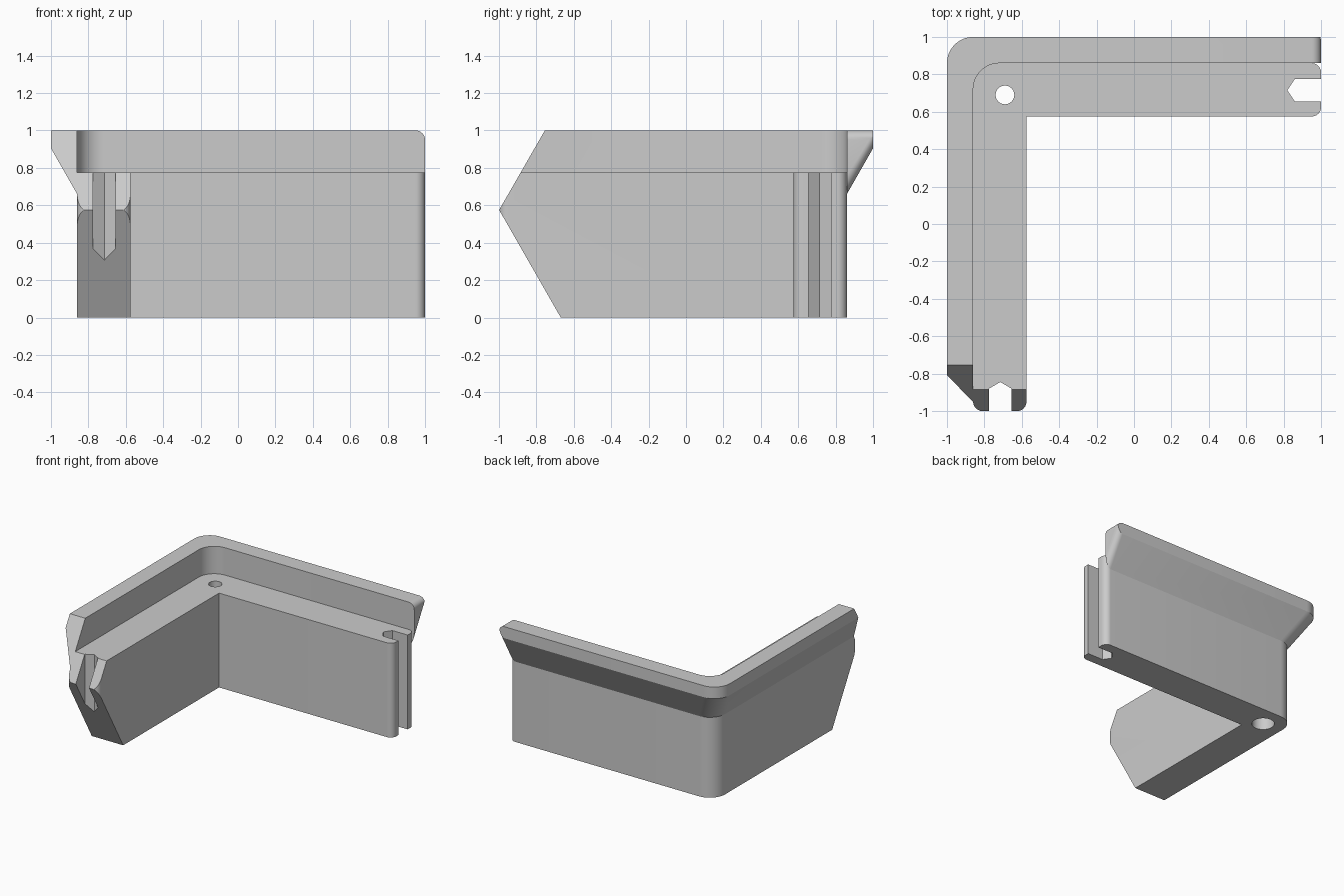
import bpy, bmesh, math
from mathutils import Vector

if "Cube" in bpy.data.objects:
    bpy.data.objects.remove(bpy.data.objects["Cube"], do_unlink=True)

grey = bpy.data.materials.new("plain_grey")
grey.use_nodes = True
colour = (0.6, 0.6, 0.6, 1)
grey.diffuse_color = colour
grey.node_tree.nodes["Principled BSDF"].inputs["Base Color"].default_value = colour

INNER, WALL, EDGE = 0.575, 0.86, 1.0    # distances of the arm faces from the centre
LEDGE, TOP = 0.775, 1.0                 # heights of ledge and lip
BEND, ROUND, STEPS = 0.14, 0.05, 12


def finish(bm, name):
    bmesh.ops.remove_doubles(bm, verts=bm.verts, dist=1e-5)
    bmesh.ops.recalc_face_normals(bm, faces=bm.faces)
    mesh = bpy.data.meshes.new(name)
    bm.to_mesh(mesh)
    bm.free()
    mesh.materials.append(grey)
    obj = bpy.data.objects.new(name, mesh)
    bpy.context.collection.objects.link(obj)
    return obj


def prism(name, points, shift):
    """Extrude a flat outline of 3D points."""
    bm = bmesh.new()
    face = bm.faces.new([bm.verts.new(p) for p in points])
    ext = bmesh.ops.extrude_face_region(bm, geom=[face], use_keep_orig=True)
    moved = [g for g in ext["geom"] if isinstance(g, bmesh.types.BMVert)]
    bmesh.ops.translate(bm, verts=moved, vec=shift)
    return finish(bm, name)


def rounded(corners):
    """Outline with square corners replaced by arcs where a radius is given."""
    out = []
    for i, (x, y, r) in enumerate(corners):
        p = Vector((x, y))
        if not r:
            out.append((x, y, 0))
            continue
        a = (Vector(corners[i - 1][:2]) - p).normalized()
        b = (Vector(corners[(i + 1) % len(corners)][:2]) - p).normalized()
        c = p + r * (a + b)
        for k in range(STEPS + 1):
            t = math.pi / 2 * k / STEPS
            q = c - r * (b * math.cos(t) + a * math.sin(t))
            out.append((q.x, q.y, 0))
    return out


def cut(obj, cutters):
    bpy.context.view_layer.objects.active = obj
    for cutter in cutters:
        mod = obj.modifiers.new("cut", "BOOLEAN")
        mod.operation, mod.solver, mod.object = "DIFFERENCE", "EXACT", cutter
        bpy.ops.object.modifier_apply(modifier=mod.name)


def smooth(obj):
    bpy.ops.object.select_all(action="DESELECT")
    obj.select_set(True)
    bpy.context.view_layer.objects.active = obj
    bpy.ops.object.shade_smooth_by_angle(angle=math.radians(25))


# L-shaped body; each arm end has a pointed slot
near, far, mid, deep, tip = 0.655, 0.775, 0.715, 0.88, 0.845
back_end = [(1, INNER, ROUND), (1, near, 0), (deep - 0.02, near, 0), (tip - 0.025, mid, 0),
            (deep - 0.02, far, 0), (1, far, 0), (1, WALL, ROUND)]
front_end = [(-WALL, -1, ROUND), (-far, -1, 0), (-far, -deep, 0), (-mid, -tip, 0),
             (-near, -deep, 0), (-near, -1, 0), (-INNER, -1, ROUND)]
outline = back_end + [(-WALL, WALL, BEND)] + front_end + [(-INNER, INNER, 0)]
body = prism("corner_body", rounded(outline), (0, 0, LEDGE))


# Flared lip swept round the outside of the bend, with a rounded right end
def lip_profile(e):
    slope = (EDGE - WALL) / 0.245
    low, top = 0.66 + 2 * e, TOP - e
    out = min(EDGE, WALL + (top - low) * slope)
    return [(WALL, low), (WALL, top), (out, top), (out, min(0.905 + 2 * e, top))]


stations = [[(-d, -1.05, z) for d, z in lip_profile(0)]]
for k in range(STEPS + 1):
    t = math.pi / 2 * k / STEPS
    stations.append([(-d + BEND - BEND * math.cos(t), d - BEND + BEND * math.sin(t), z)
                     for d, z in lip_profile(0)])
for k in range(9):
    t = math.pi / 2 * k / 8
    x = 1 - ROUND + ROUND * math.sin(t)
    stations.append([(x, d, z) for d, z in lip_profile(ROUND * (1 - math.cos(t)))])

bm = bmesh.new()
rings = [[bm.verts.new(p) for p in s] for s in stations]
for r, s in zip(rings, rings[1:]):
    for i in range(4):
        j = (i + 1) % 4
        bm.faces.new((r[i], r[j], s[j], s[i]))
bm.faces.new(rings[0])
bm.faces.new(rings[-1])
lip = finish(bm, "flared_lip")

# Cutters: pointed front end and stepped screw hole
wedge = [(-1.5, -0.2), (-0.555, -0.2), (-0.999, 0.575), (-0.64, 1.2), (-1.5, 1.2)]
end_cutter = prism("end_cutter", [(-1.3, y, z) for y, z in wedge], (1, 0, 0))


def drill(name, radius, top):
    ring = [(-0.69 + radius * math.cos(a), 0.69 + radius * math.sin(a), -0.1)
            for a in (math.tau * k / 40 for k in range(40))]
    return prism(name, ring, (0, 0, top + 0.1))


hole_cutter = drill("hole_cutter", 0.05, 1.2)
recess_cutter = drill("recess_cutter", 0.085, 0.6)

cut(body, [end_cutter, hole_cutter, recess_cutter])
cut(lip, [end_cutter])
for part in (body, lip):
    smooth(part)
for helper in (end_cutter, hole_cutter, recess_cutter):
    bpy.data.objects.remove(helper, do_unlink=True)
